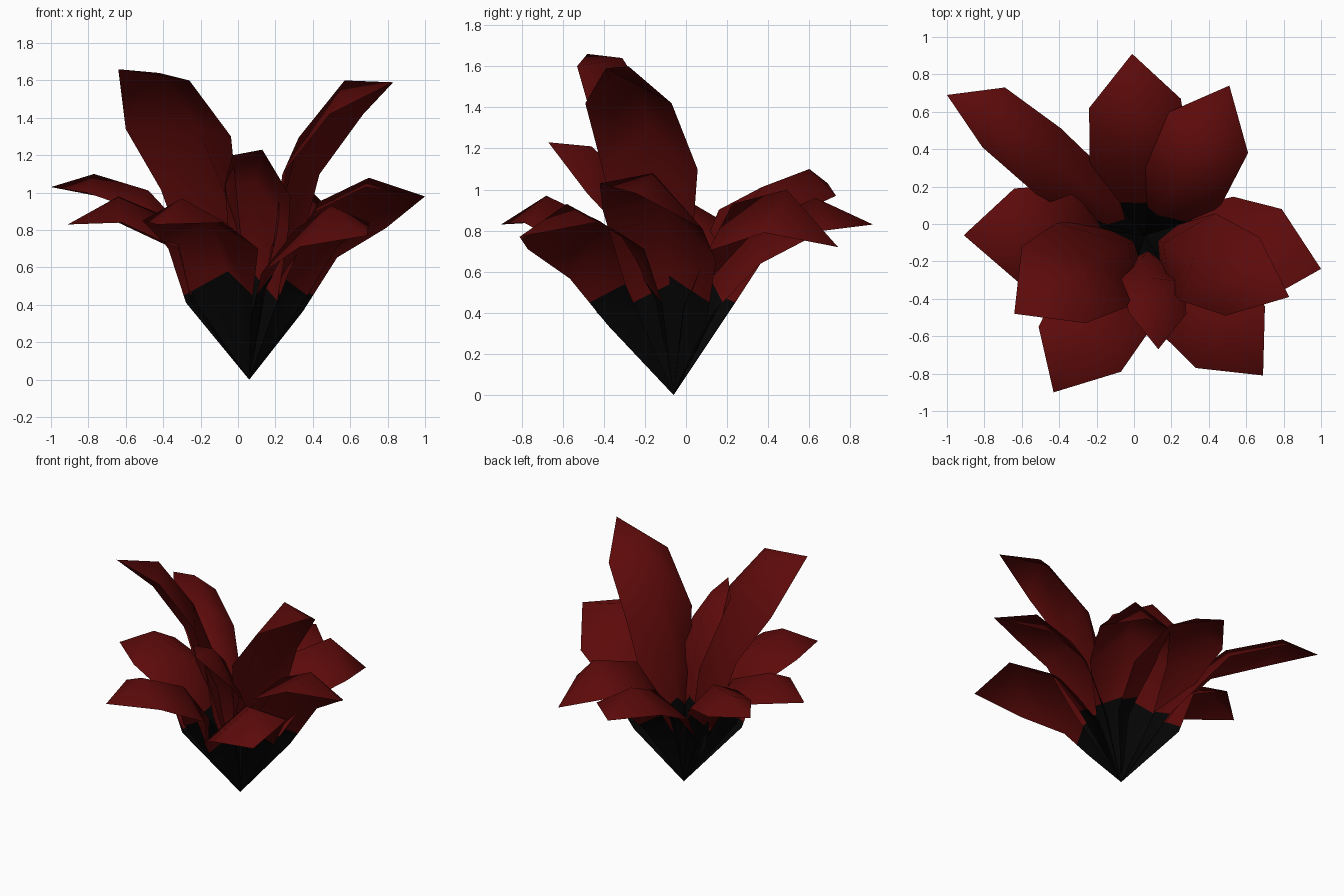
import bpy
import bmesh
from mathutils import Vector

default_cube = bpy.data.objects.get("Cube")
if default_cube:
    bpy.data.objects.remove(default_cube, do_unlink=True)


def make_material(name, colour):
    material = bpy.data.materials.new(name)
    material.use_nodes = True
    material.diffuse_color = colour
    material.node_tree.nodes["Principled BSDF"].inputs["Base Color"].default_value = colour
    return material


PETAL_RED = make_material("deep red", (0.11, 0.003, 0.003, 1))
BASE_BLACK = make_material("black", (0.0015, 0.0015, 0.0015, 1))

ROOT = Vector((0.06, -0.06, 0))
RIB_EDGE, SIDE_EDGE = 0.58, 0.45  # heights where the black base turns red


def toward(point, spread, rise):
    """Point between the root and the given one, scaled outwards and upwards."""
    offset = point - ROOT
    return ROOT + Vector((offset.x * spread, offset.y * spread, offset.z * rise))


def add_colour_edge(column, height):
    """Insert a point in a column of the petal where it crosses the height."""
    for i in range(len(column) - 1):
        low, high = column[i], column[i + 1]
        if low.z < height <= high.z:
            cut = low.lerp(high, (height - low.z) / (high.z - low.z))
            return column[:i + 1] + [cut] + column[i + 1:], i + 1
    return column, len(column)


def build_petal(name, tip, rib, left, right, bend=(0.45, 0.57, 0.87)):
    """Folded petal: raised rib, two lower sides, pointed tip and root.
    The bend holds the flare of the base, then the spread and rise of the middle."""
    tip, rib, left, right = (Vector(p) for p in (tip, rib, left, right))
    flare, spread, rise = bend
    rib_low = toward(rib, flare * 0.5, 0.5)
    rib_mid = toward(rib, spread, rise)
    side_low = toward(rib, flare, 0.42)
    half = (left - right) / 2

    columns, edges = [], []
    for end, sign in ((right, -1), (rib, 0), (left, 1)):
        if sign:
            low = side_low + half * sign * 0.8
            mid = rib_mid + (end - rib) * 1.1
            height = SIDE_EDGE
        else:
            low, mid, height = rib_low, rib_mid, RIB_EDGE
        column, edge = add_colour_edge([ROOT, low, mid, end], height)
        columns.append(column)
        edges.append(edge)

    bm = bmesh.new()
    root_vert, tip_vert = bm.verts.new(ROOT), bm.verts.new(tip)
    grid = [[root_vert] + [bm.verts.new(p) for p in col[1:]] + [tip_vert]
            for col in columns]
    for a, b, edge_a, edge_b in zip(grid, grid[1:], edges, edges[1:]):
        for i in range(len(a) - 1):
            loop = [a[i], a[i + 1], b[i + 1], b[i]]
            face = bm.faces.new(list(dict.fromkeys(loop)))
            face.material_index = int(i < min(edge_a, edge_b))
            face.smooth = True

    # Turn the upper surface outwards
    bm.normal_update()
    if sum(f.normal.z * f.calc_area() for f in bm.faces) < 0:
        bmesh.ops.reverse_faces(bm, faces=bm.faces[:])
    mesh = bpy.data.meshes.new(name)
    bm.to_mesh(mesh)
    bm.free()
    mesh.materials.append(PETAL_RED)
    mesh.materials.append(BASE_BLACK)
    petal = bpy.data.objects.new(name, mesh)
    bpy.context.collection.objects.link(petal)


# Each petal: tip, rib point, the two widest side points, and its own bend
PETALS = {
    "tall_right_petal": ((-.64, -.48, 1.66), (-.42, -.31, 1.64), (-.6, -.12, 1.34), (-.26, -.53, 1.6),
                         (.38, .57, .82)),
    "tall_left_petal": ((.83, -.39, 1.59), (.57, -.28, 1.6), (.67, -.07, 1.42), (.49, -.49, 1.42),
                        (.38, .52, .81)),
    "long_back_petal": ((-1, .69, 1.03), (-.77, .6, 1.1), (-.69, .73, .97), (-.81, .41, 1),
                        (.26, .65, .92)),
    "back_petal": ((-.01, .91, .83), (0, .63, .96), (-.24, .62, .82), (.25, .67, .8),
                   (.24, .55, .85)),
    "back_left_petal": ((.51, .74, .72), (.4, .49, 1), (.19, .6, .82), (.61, .38, .79),
                        (.24, .52, .93)),
    "left_petal": ((1, -.24, .98), (.7, -.16, 1.08), (.79, .08, .81), (.68, -.42, 1.03),
                   (.38, .58, .88)),
    "front_left_petal": ((.69, -.81, .77), (.5, -.58, .93), (.7, -.44, .84), (.33, -.77, .71),
                         (.36, .57, .87)),
    "front_right_petal": ((-.43, -.9, .83), (-.3, -.68, .97), (-.51, -.55, .85), (-.07, -.79, .84)),
    "right_petal": ((-.91, -.06, .83), (-.64, -.05, .98), (-.64, .19, .84), (-.62, -.31, .84)),
    "front_upright_petal": ((.13, -.67, 1.23), (.12, -.46, 1.21), (-.03, -.47, 1.2), (.28, -.48, .98)),
}

for petal_name, points in PETALS.items():
    build_petal(petal_name, *points)
